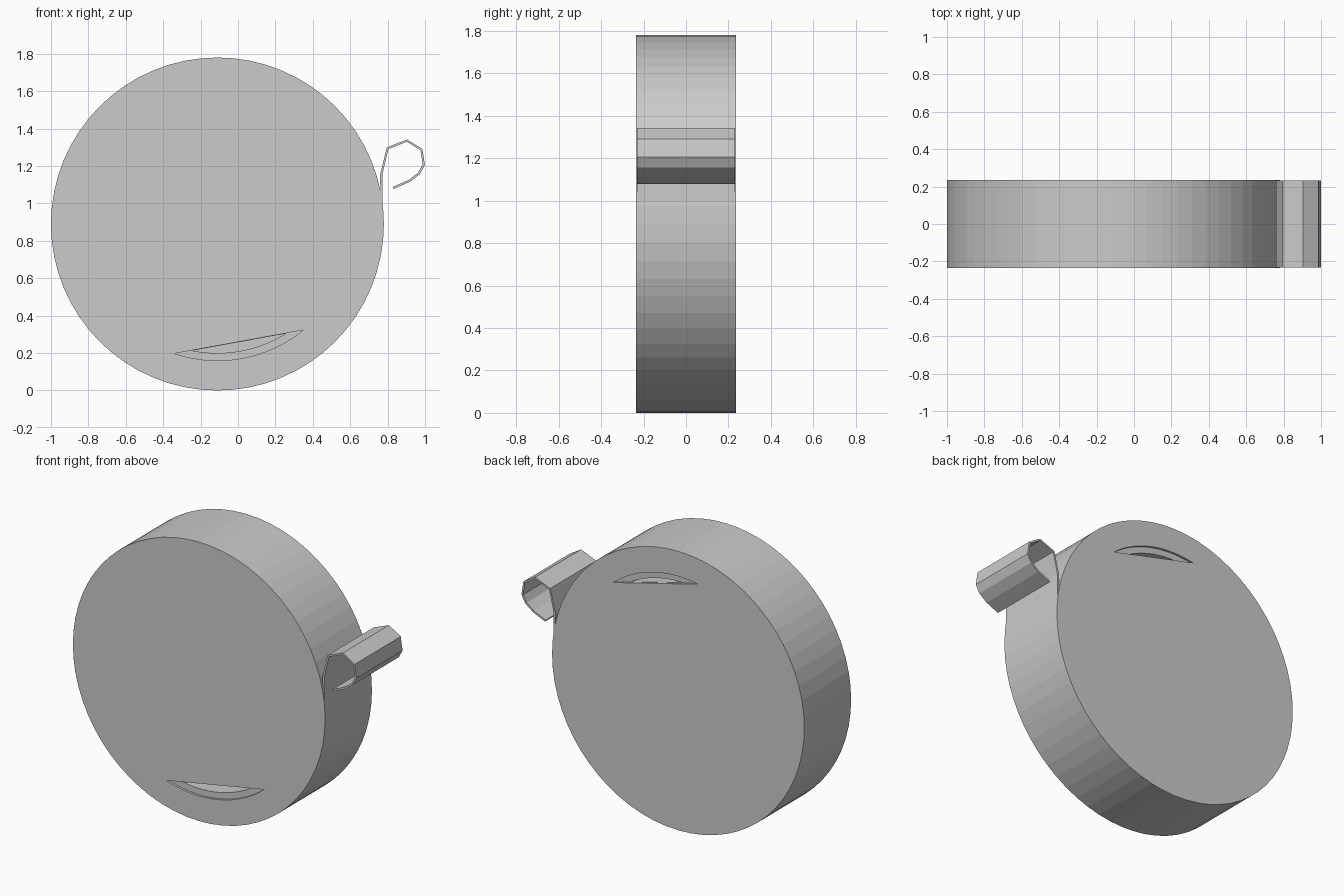
import bpy, bmesh
from math import sin, cos, acos, radians, pi
from mathutils import Vector

if "Cube" in bpy.data.objects:
    bpy.data.objects.remove(bpy.data.objects["Cube"])

CX, CZ, R, HALF = -0.11, 0.89, 0.89, 0.236


def prism(name, outline, y0, y1):
    """Closed x-z outline extruded along y."""
    bm = bmesh.new()
    face = bm.faces.new([bm.verts.new((x, y0, z)) for x, z in outline])
    ext = bmesh.ops.extrude_face_region(bm, geom=[face])
    moved = [v for v in ext["geom"] if isinstance(v, bmesh.types.BMVert)]
    bmesh.ops.translate(bm, verts=moved, vec=(0, y1 - y0, 0))
    bmesh.ops.recalc_face_normals(bm, faces=bm.faces)
    mesh = bpy.data.meshes.new(name)
    bm.to_mesh(mesh)
    bm.free()
    ob = bpy.data.objects.new(name, mesh)
    bpy.context.collection.objects.link(ob)
    return ob


def cut(target, cutter):
    mod = target.modifiers.new("cut", "BOOLEAN")
    mod.operation, mod.solver, mod.object = "DIFFERENCE", "EXACT", cutter
    bpy.context.view_layer.objects.active = target
    bpy.ops.object.modifier_apply(modifier=mod.name)
    bpy.data.objects.remove(cutter)


def segment(r, mid, half, up, n=14):
    """Circle segment with its chord towards the disc centre."""
    angles = [mid - half + 2 * half * i / n for i in range(n + 1)]
    return [(CX + r * sin(a), CZ + up * r * cos(a)) for a in angles]


# round body
rim = [(CX + R * sin(2 * pi * i / 64), CZ + R * cos(2 * pi * i / 64)) for i in range(64)]
body = prism("round_body", rim, -HALF, HALF)

# stepped grip pockets: low on the front, high on the back
for side, up, a0, a1 in ((-1, -1, -18.4, 39.1), (1, 1, -11, 39)):
    mid, half = radians(a0 + a1) / 2, radians(a1 - a0) / 2
    chord = 0.73 * cos(half) + 0.002
    for r, h, depth in ((0.73, half, 0.014), (0.69, acos(chord / 0.69), 0.13)):
        cutter = prism("pocket_cutter", segment(r, mid, h, up),
                       side * (HALF + 0.05), side * (HALF - depth))
        cut(body, cutter)

# curled strip on the right: centre line thickened to a thin band
path = [Vector(p) for p in ((0.768, 0.95), (0.766, 1.155), (0.80, 1.295), (0.903, 1.336),
                            (0.981, 1.288), (0.993, 1.207), (0.968, 1.16),
                            (0.915, 1.12), (0.83, 1.083))]
left, right = [], []
for i, p in enumerate(path):
    d0 = (p - path[max(i - 1, 0)]).normalized()
    d1 = (path[min(i + 1, len(path) - 1)] - p).normalized()
    d = (d0 + d1).normalized()
    n = Vector((-d.y, d.x)) * 0.006
    left.append(p + n)
    right.append(p - n)
prism("curled_strip", left + right[::-1], -0.232, 0.232)
